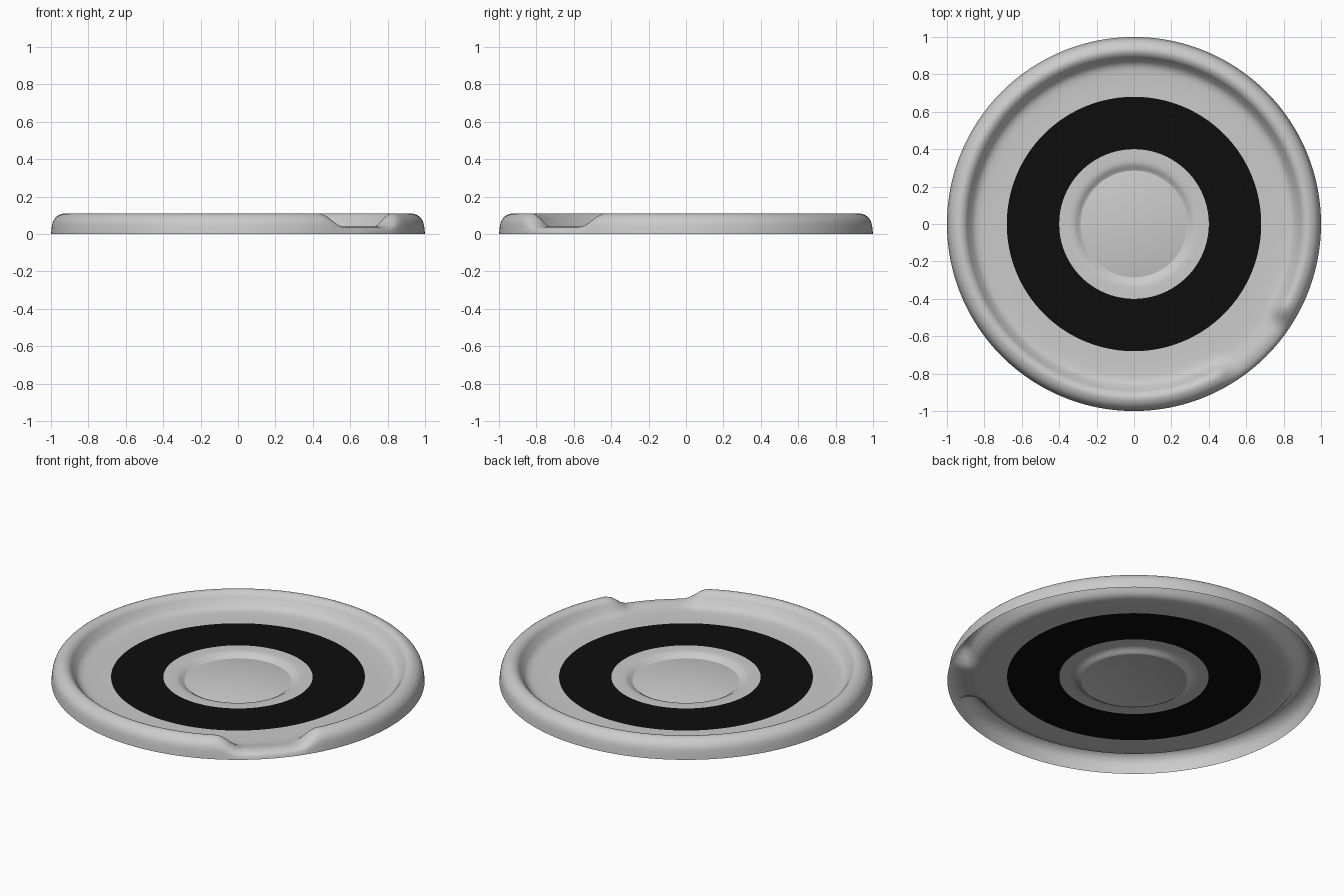
import bpy, bmesh, math

if "Cube" in bpy.data.objects:
    bpy.data.objects.remove(bpy.data.objects["Cube"])

SEGMENTS = 192
NOTCH_ANGLE = math.radians(-45)
NOTCH_FLAT, NOTCH_END = math.radians(9), math.radians(17)


def smooth_profile(points, steps=4):
    """Catmull-Rom refinement of a short (radius, height) profile."""
    out = []
    for i in range(len(points) - 1):
        p0, p1 = points[max(i - 1, 0)], points[i]
        p2, p3 = points[i + 1], points[min(i + 2, len(points) - 1)]
        for s in range(steps):
            t = s / steps
            out.append(tuple(0.5 * (2 * b + (c - a) * t + (2 * a - 5 * b + 4 * c - d) * t * t
                             + (3 * b - a - 3 * c + d) * t ** 3)
                             for a, b, c, d in zip(p0, p1, p2, p3)))
    return out + [points[-1]]


def notch_weight(angle):
    d = abs((angle - NOTCH_ANGLE + math.pi) % (2 * math.pi) - math.pi)
    t = min(max((d - NOTCH_FLAT) / (NOTCH_END - NOTCH_FLAT), 0), 1)
    return 1 - t * t * (3 - 2 * t)


def lathe(name, profile, low=None, color=None):
    """Revolve a profile as a thin sheet; `low` is blended in at the notch."""
    bm = bmesh.new()
    low = low or profile
    rings = []
    for (r, z), (rl, zl) in zip(profile, low):
        if r < 1e-5:
            rings.append([bm.verts.new((0, 0, z))])
            continue
        ring = []
        for k in range(SEGMENTS):
            a = 2 * math.pi * k / SEGMENTS
            w = notch_weight(a)
            rr, zz = r + (rl - r) * w, z + (zl - z) * w
            ring.append(bm.verts.new((rr * math.cos(a), rr * math.sin(a), zz)))
        rings.append(ring)
    for a, b in zip(rings, rings[1:]):
        for k in range(SEGMENTS):
            n = (k + 1) % SEGMENTS
            if len(a) == 1:
                bm.faces.new((a[0], b[k], b[n]))
            else:
                bm.faces.new((a[k], b[k], b[n], a[n]))
    mesh = bpy.data.meshes.new(name)
    bm.to_mesh(mesh)
    bm.free()
    for p in mesh.polygons:
        p.use_smooth = True
    obj = bpy.data.objects.new(name, mesh)
    bpy.context.collection.objects.link(obj)
    if color:
        mat = bpy.data.materials.new(name + "_color")
        mat.diffuse_color = color
        mat.use_nodes = True
        mat.node_tree.nodes["Principled BSDF"].inputs["Base Color"].default_value = mat.diffuse_color
        mesh.materials.append(mat)
    return obj


# Raised hollow rim with the pouring notch pressed into it
rim = [(0.68, 0.024), (0.80, 0.026), (0.85, 0.037), (0.88, 0.068), (0.90, 0.095),
       (0.925, 0.108), (0.95, 0.104), (0.975, 0.087), (0.992, 0.057), (1.0, 0.0)]
rim_notch = [(0.68, 0.024), (0.80, 0.025), (0.85, 0.027), (0.88, 0.031), (0.90, 0.034),
             (0.925, 0.038), (0.95, 0.038), (0.975, 0.032), (0.992, 0.020), (1.0, 0.0)]
lathe("outer_rim", smooth_profile(rim), smooth_profile(rim_notch))

# Black flat band
lathe("dark_band", [(0.40, 0.024), (0.54, 0.024), (0.68, 0.024)], color=(0.004, 0.004, 0.004, 1))

# Collar sloping down around the centre
collar = [(0.285, 0.0), (0.295, 0.005), (0.315, 0.017), (0.34, 0.023), (0.40, 0.024)]
lathe("centre_collar", smooth_profile(collar))

# Shallow domed centre
dome = [(0.285 * i / 10, 0.025 * (1 - (i / 10) ** 2)) for i in range(11)]
lathe("centre_dome", dome)
